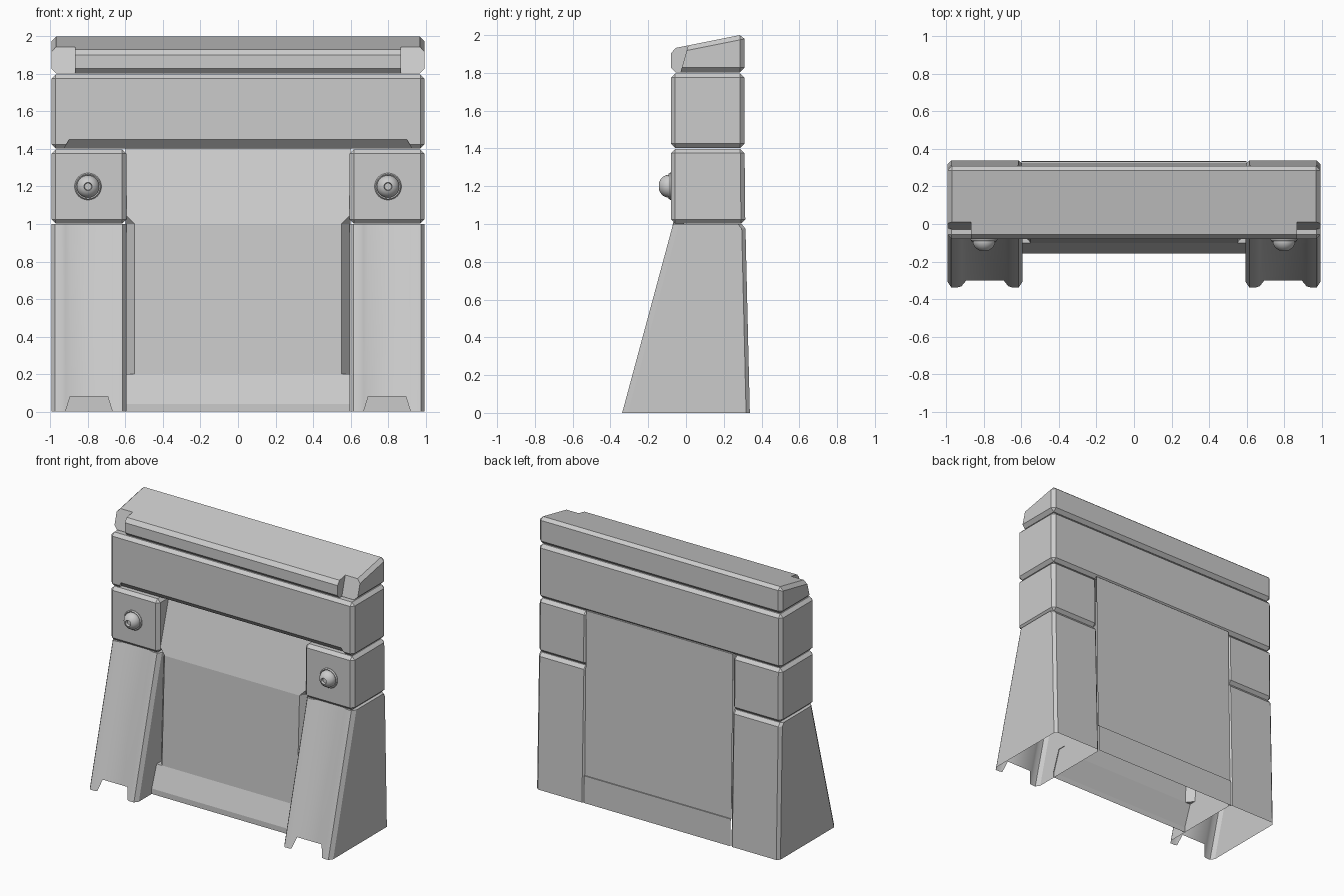
import bpy, bmesh, math
from mathutils import Matrix

if "Cube" in bpy.data.objects:
    bpy.data.objects.remove(bpy.data.objects["Cube"])


def finish(name, bm, fix=True):
    if fix:
        bmesh.ops.recalc_face_normals(bm, faces=bm.faces)
    me = bpy.data.meshes.new(name)
    bm.to_mesh(me)
    bm.free()
    ob = bpy.data.objects.new(name, me)
    bpy.context.collection.objects.link(ob)
    return ob


def activate(ob):
    bpy.ops.object.select_all(action='DESELECT')
    ob.select_set(True)
    bpy.context.view_layer.objects.active = ob


def prism(name, prof, x0, x1, bevel=0.0):
    """Extrude a (y, z) profile along x and chamfer all edges."""
    bm = bmesh.new()
    f = bm.faces.new([bm.verts.new((x0, y, z)) for y, z in prof])
    ext = bmesh.ops.extrude_face_region(bm, geom=[f])
    new = [v for v in ext['geom'] if isinstance(v, bmesh.types.BMVert)]
    bmesh.ops.translate(bm, verts=new, vec=(x1 - x0, 0, 0))
    bmesh.ops.recalc_face_normals(bm, faces=bm.faces)
    if bevel:
        bmesh.ops.bevel(bm, geom=bm.edges[:], offset=bevel, segments=1, affect='EDGES')
    return finish(name, bm)


def cut(ob, cutter):
    m = ob.modifiers.new("cut", 'BOOLEAN')
    m.operation, m.solver, m.object = 'DIFFERENCE', 'EXACT', cutter
    activate(ob)
    bpy.ops.object.modifier_apply(modifier=m.name)
    bpy.data.objects.remove(cutter, do_unlink=True)


def loft(bm, rings, closed):
    rows = [[bm.verts.new(p) for p in r] for r in rings]
    for a, b in zip(rows, rows[1:]):
        n = len(a)
        for i in range(n if closed else n - 1):
            j = (i + 1) % n
            bm.faces.new((a[i], a[j], b[j], b[i]))
    return rows


YF, YB, W = -0.08, 0.31, 0.995

# sloped cap with notched front corners
cap = prism("cap", [(YF, 1.803), (YB, 1.803), (YB, 2.005), (YF, 1.927)], -W, W, 0.025)
for s in (-1, 1):
    cut(cap, prism("notch_cutter", [(0.027, 2.0), (-0.033, 1.79), (-0.2, 1.79), (-0.2, 2.0)],
                   s * 0.87, s * 1.1))

# lintel beam with a deeper chamfer under the front
beam = prism("lintel_beam", [(YF, 1.402), (YB, 1.402), (YB, 1.798), (YF, 1.798)], -W, W, 0.023)
c = prism("chamfer_cutter", [(YF - 0.02, 1.47), (YF - 0.02, 1.38), (-0.01, 1.38)], -0.87, 0.87)
for v in c.data.vertices:
    v.co.x += math.copysign(1.45 - v.co.z, v.co.x)
cut(beam, c)


# tapered leg: shallow channel in the front, open underneath
def leg(name, s):
    def ring(z, yf, yb, lift):
        half = [(0.02, yb, 0), (0, yb - 0.02, 0), (0, yf + 0.03, 0), (0.02, yf, 0),
                (0.055, yf, 0), (0.075, yf + 0.006, 0), (0.1, yf + 0.015, lift)]
        pts = half + [(0.4 - u, y, l) for u, y, l in reversed(half)]
        return [(s * (0.595 + u), y + l * 0.27, z + l) for u, y, l in pts]
    bm = bmesh.new()
    rows = loft(bm, [ring(0, -0.338, 0.338, 0.08), ring(0.975, -0.075, 0.315, 0),
                     ring(1.0, -0.068, 0.295, 0)], True)
    bm.faces.new(rows[-1])
    ob = finish(name, bm)
    activate(ob)
    bpy.ops.object.shade_smooth_by_angle(angle=math.radians(28))


# domed stud with a rim and a dimple, turned about the y axis
def stud(name, x):
    prof = [(0.072, 0.02), (0.072, -0.004), (0.066, -0.012), (0.06, -0.008)]
    prof += [(0.061 * math.cos(a), -0.008 - 0.058 * math.sin(a))
             for a in [math.radians(d) for d in (10, 22, 34, 46, 58, 69)]]
    prof += [(0.018, -0.045), (0.0, -0.045)]
    bm = bmesh.new()
    n = 24
    rings = [[(x + r * math.cos(2 * math.pi * i / n), YF + y, 1.2 + r * math.sin(2 * math.pi * i / n))
              for i in range(n)] for r, y in prof]
    loft(bm, rings, True)
    bmesh.ops.remove_doubles(bm, verts=bm.verts, dist=1e-5)
    ob = finish(name, bm)
    activate(ob)
    bpy.ops.object.shade_smooth_by_angle(angle=math.radians(30))


for s, side in ((-1, "left"), (1, "right")):
    leg(side + "_leg", s)
    prism(side + "_block", [(YF, 1.002), (YB + 0.004, 1.002), (YB, 1.398), (YF, 1.398)],
          s * 0.595, s * W, 0.023)
    stud(side + "_stud", s * 0.8)

# centre panel: skirt, raised field with chamfered sides, sloped top, back wall
inner = [(-0.158, 0), (-0.158, 0.04), (-0.1, 0.2), (-0.1, 0.2), (-0.07, 1.0), (-0.07, 1.0),
         (0.05, 1.41), (0.308, 1.41), (0.326, 0.2), (0.334, 0.2), (0.336, 0)]
outer = list(inner)
outer[3], outer[4], outer[5] = (-0.04, 0.2), (-0.01, 1.0), (-0.056, 1.05)
bm = bmesh.new()
loft(bm, [[(x, y, z) for y, z in p]
          for x, p in ((-0.6, outer), (-0.552, inner), (0.552, inner), (0.6, outer))], False)
bmesh.ops.remove_doubles(bm, verts=bm.verts, dist=1e-5)
finish("centre_panel", bm)
